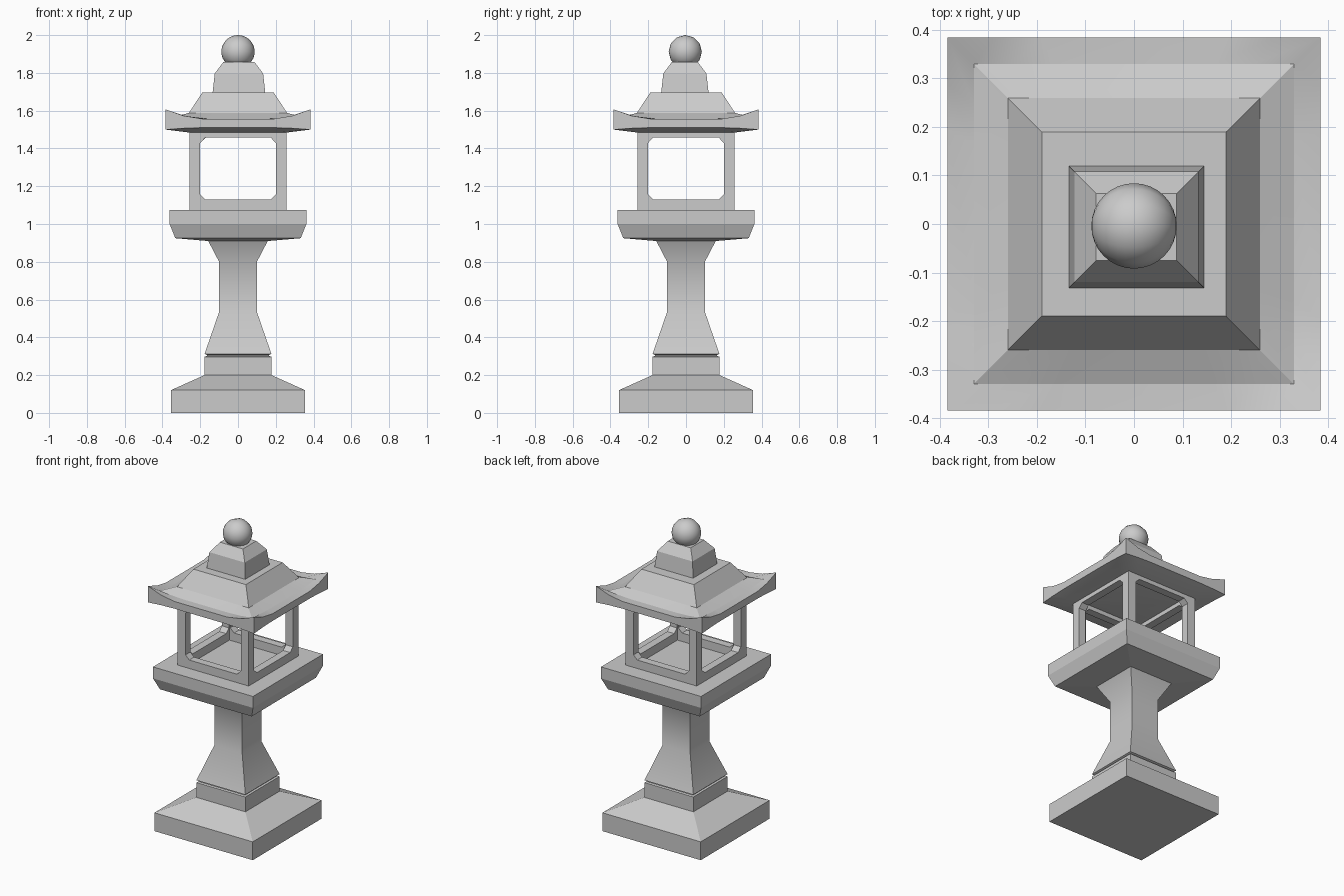
import bpy, bmesh, math
from mathutils import Matrix

cube = bpy.data.objects.get("Cube")
if cube:
    bpy.data.objects.remove(cube, do_unlink=True)

stone = bpy.data.materials.new("grey_stone")
stone.use_nodes = True
GREY = (0.6, 0.6, 0.6, 1)
stone.diffuse_color = GREY
stone.node_tree.nodes["Principled BSDF"].inputs["Base Color"].default_value = GREY


def finish(name, bm, smooth_angle=None):
    """Turn a bmesh into a stone object, optionally smoothed below an angle."""
    bmesh.ops.remove_doubles(bm, verts=bm.verts, dist=0.0001)
    bmesh.ops.recalc_face_normals(bm, faces=bm.faces)
    mesh = bpy.data.meshes.new(name)
    bm.to_mesh(mesh)
    bm.free()
    obj = bpy.data.objects.new(name, mesh)
    bpy.context.collection.objects.link(obj)
    mesh.materials.append(stone)
    if smooth_angle:
        bpy.ops.object.select_all(action="DESELECT")
        obj.select_set(True)
        bpy.context.view_layer.objects.active = obj
        bpy.ops.object.shade_smooth_by_angle(angle=math.radians(smooth_angle))
    return obj


def loft(bm, rings):
    """Skin a list of equal point loops and cap both ends."""
    loops = [[bm.verts.new(p) for p in ring] for ring in rings]
    n = len(loops[0])
    for low, high in zip(loops, loops[1:]):
        for i in range(n):
            j = (i + 1) % n
            bm.faces.new((low[i], low[j], high[j], high[i]))
    bm.faces.new(loops[0])
    bm.faces.new(loops[-1])


def square_stack(name, profile, smooth_angle=None, depth_trim=0, centre=(0, 0)):
    """Square tower from (half width, height) pairs."""
    bm = bmesh.new()
    corners = ((-1, -1), (1, -1), (1, 1), (-1, 1))
    loft(bm, [[(centre[0] + sx * h, centre[1] + sy * (h - depth_trim), z)
               for sx, sy in corners] for h, z in profile])
    return finish(name, bm, smooth_angle)


# Stepped foot, waisted pillar and platform
square_stack("base", [(0.356, 0), (0.356, 0.12), (0.177, 0.2), (0.177, 0.297), (0.165, 0.301)])
square_stack("pillar", [(0.165, 0.299), (0.165, 0.307), (0.177, 0.312),
                        (0.1, 0.535), (0.1, 0.8), (0.16, 0.915)], 30)
square_stack("platform", [(0.16, 0.91), (0.332, 0.925), (0.362, 1.0), (0.362, 1.075)])

# Hollow lamp chamber: four framed walls with clipped-corner openings
BOTTOM, TOP = 1.075, 1.495
OPEN_W, OPEN_LOW, OPEN_HIGH, CLIP = 0.2, 1.13, 1.457, 0.027
bm = bmesh.new()
for turn in range(4):
    spin = Matrix.Rotation(turn * math.pi / 2, 4, "Z")
    openings = []
    for half in (0.257, 0.206):
        def vert(x, z):
            return bm.verts.new(spin @ Matrix.Translation((x, -half, z)).translation)
        frame, opening = [], []
        for sx, sz in ((-1, -1), (1, -1), (1, 1), (-1, 1)):
            frame.append(vert(sx * half, BOTTOM if sz < 0 else TOP))
            edge_z = OPEN_LOW if sz < 0 else OPEN_HIGH
            pair = [vert(sx * OPEN_W, edge_z - sz * CLIP), vert(sx * (OPEN_W - CLIP), edge_z)]
            opening += pair if sx * sz > 0 else pair[::-1]
            if sx * sz < 0:
                opening[-2:] = pair[::-1]
        # order each corner's pair so the loop runs round the opening
        opening = [opening[k] for k in (1, 0, 2, 3, 5, 4, 6, 7)] \
            if opening[0].co.z < opening[1].co.z else opening
        for k in range(4):
            n = (k + 1) % 4
            bm.faces.new((frame[k], opening[2 * k], opening[2 * k + 1]))
            bm.faces.new((frame[k], opening[2 * k + 1], opening[2 * n], frame[n]))
        openings.append(opening)
    outer, inner = openings
    for k in range(8):
        n = (k + 1) % 8
        bm.faces.new((outer[k], outer[n], inner[n], inner[k]))
finish("lamp_chamber", bm)

# Roof with lifted eave corners
STEPS = (-1, -0.75, -0.5, 0.5, 0.75)
LIFT = {1: 1.0, 0.75: 0.32, 0.5: 0}


def roof_ring(half, z, lift):
    ring = []
    for turn in range(4):
        spin = Matrix.Rotation(turn * math.pi / 2, 3, "Z")
        for t in STEPS:
            p = Matrix.Translation((t * half, -half, z + lift * LIFT[abs(t)])).translation
            ring.append(spin @ p)
    return ring


bm = bmesh.new()
loft(bm, [roof_ring(*r) for r in (
    (0.257, 1.484, 0), (0.384, 1.51, -0.01), (0.384, 1.557, 0.05),
    (0.33, 1.557, 0.012), (0.26, 1.588, 0), (0.19, 1.695, 0))])
finish("roof", bm, 20)

# Small cap, a touch off centre, and its ball
square_stack("roof_cap", [(0.14, 1.69), (0.128, 1.797), (0.083, 1.857)],
             depth_trim=0.014, centre=(0.005, -0.006))
bm = bmesh.new()
bmesh.ops.create_uvsphere(bm, u_segments=12, v_segments=16, radius=0.088)
bmesh.ops.rotate(bm, verts=bm.verts, matrix=Matrix.Rotation(math.pi / 2, 3, "Y"))
bmesh.ops.translate(bm, verts=bm.verts, vec=(0, -0.004, 1.912))
finish("ball_finial", bm, 40)
